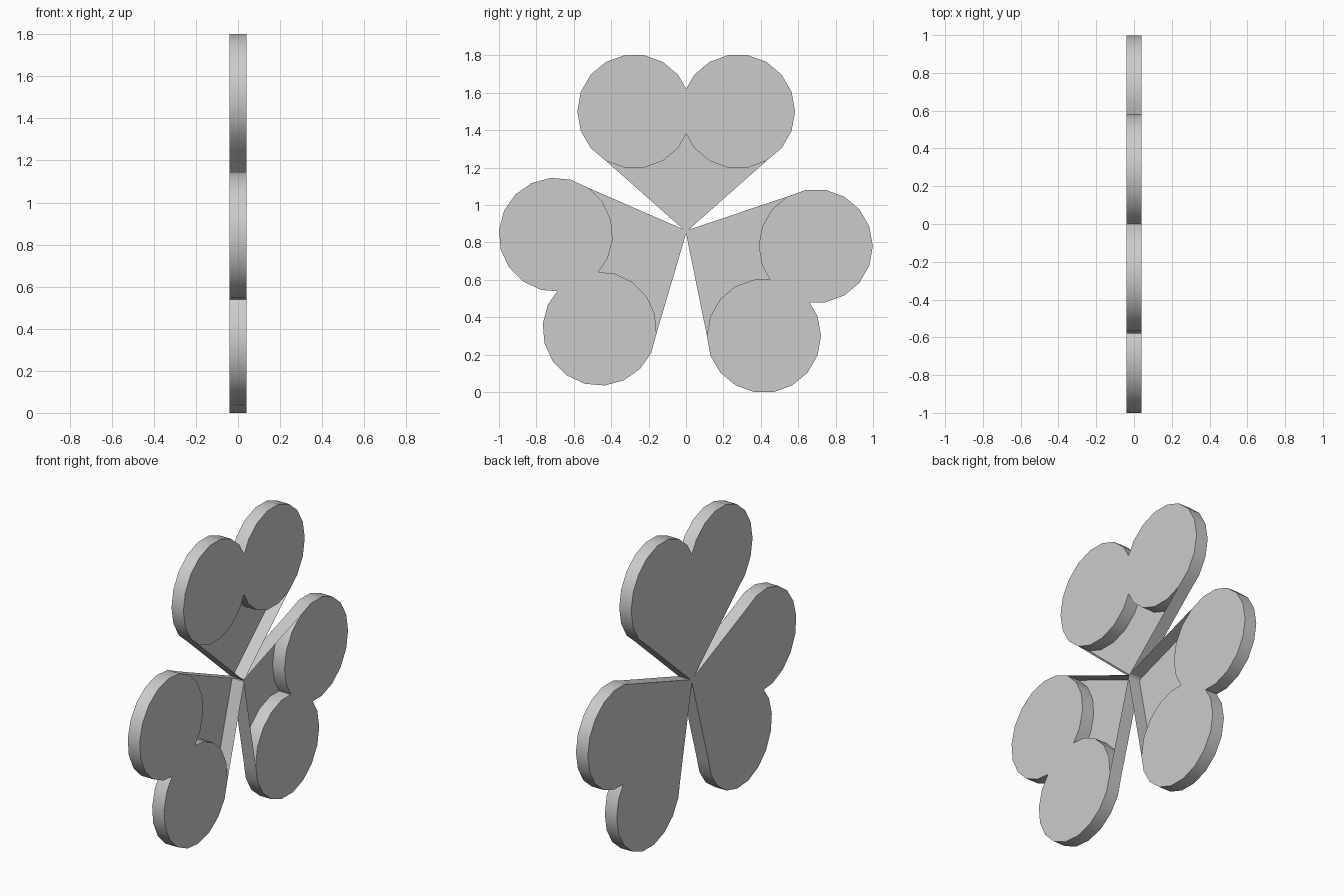
import bpy, bmesh
from math import sin, cos, radians

if "Cube" in bpy.data.objects:
    bpy.data.objects.remove(bpy.data.objects["Cube"])

R, D = 0.305, 0.277        # lobe radius, lobe offset from the petal axis
REACH = 0.64               # hub to lobe centres
HALF = 0.04                # half thickness
HUB_Y, HUB_Z = 0.001, 0.86


def heart_outline():
    """Two merged 18-sided lobes, anticlockwise from the top notch."""
    def lobe(a):
        return (-D + R * cos(radians(a)), REACH + R * sin(radians(a)))
    a, b = lobe(40), lobe(20)
    t = a[0] / (a[0] - b[0])
    notch = a[1] + t * (b[1] - a[1])
    left = [lobe(k) for k in range(40, 321, 20)]
    right = [(-u, v) for u, v in reversed(left)]
    return [(0, notch)] + left + [(0, 2 * REACH - notch)] + right


def petal(name, angle):
    c, s = cos(radians(angle)), sin(radians(angle))
    bm = bmesh.new()

    def vert(p, x):
        u, v = p
        return bm.verts.new((x, HUB_Y + u * c - v * s, HUB_Z + u * s + v * c))

    pts = heart_outline() + [(0, -0.004)]
    front = [vert(p, HALF) for p in pts]
    back = [vert(p, -HALF) for p in pts]
    n = len(pts) - 1       # index of the stem tip

    def wall(i, j):
        bm.faces.new((back[i], back[j], front[j], front[i]))

    # solid heart
    bm.faces.new(front[:n])
    bm.faces.new(back[:n][::-1])
    for i in range(n):
        wall(i, (i + 1) % n)
    # wedge-shaped stem tray: floor at the back, two side walls, open front
    bm.faces.new([back[i] for i in range(11, 22)] + [back[n]])
    wall(11, n)
    wall(n, 21)

    mesh = bpy.data.meshes.new(name)
    bm.to_mesh(mesh)
    bm.free()
    ob = bpy.data.objects.new(name, mesh)
    bpy.context.collection.objects.link(ob)
    bpy.ops.object.select_all(action='DESELECT')
    ob.select_set(True)
    bpy.context.view_layer.objects.active = ob
    bpy.ops.object.shade_smooth_by_angle(angle=radians(30))


# three heart petals around the hub
for name, angle in (("petal_top", 0), ("petal_left", 115), ("petal_right", -120)):
    petal(name, angle)
